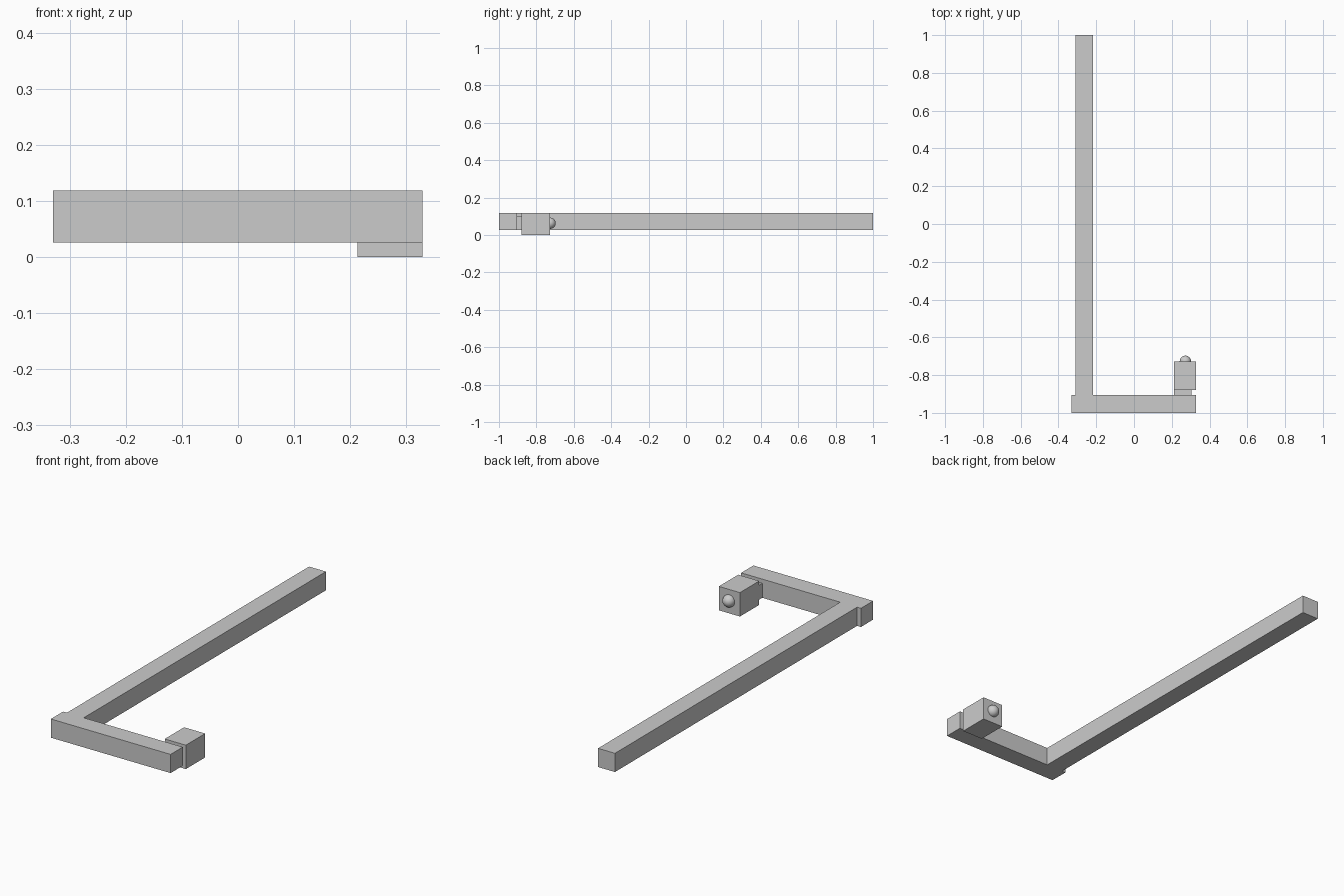
import bpy, bmesh
from mathutils import Vector

if "Cube" in bpy.data.objects:
    bpy.data.objects.remove(bpy.data.objects["Cube"])


def prism(name, outline, z0, z1):
    """Extrude a flat xy outline from z0 up to z1."""
    bm = bmesh.new()
    base = bm.faces.new([bm.verts.new((x, y, z0)) for x, y in outline])
    top = bmesh.ops.extrude_face_region(bm, geom=[base])["geom"]
    bmesh.ops.translate(bm, vec=Vector((0, 0, z1 - z0)),
                        verts=[v for v in top if isinstance(v, bmesh.types.BMVert)])
    bmesh.ops.recalc_face_normals(bm, faces=bm.faces)
    mesh = bpy.data.meshes.new(name)
    bm.to_mesh(mesh)
    bm.free()
    obj = bpy.data.objects.new(name, mesh)
    bpy.context.collection.objects.link(obj)
    return obj


def box(name, x, y, z):
    return prism(name, [(x[0], y[0]), (x[1], y[0]), (x[1], y[1]), (x[0], y[1])], *z)


# Long rail and cross bar in one L-shaped piece, with a small step at the corner
prism("l_shaped_rail", [(-0.33, -1), (0.329, -1), (0.329, -0.904), (-0.216, -0.904),
                        (-0.216, 1), (-0.309, 1), (-0.309, -0.904), (-0.33, -0.904)],
      0.026, 0.119)

# Short neck joining the cross bar to the end block
box("block_neck", (0.213, 0.304), (-0.91, -0.87), (0.026, 0.098))

# End block
box("end_block", (0.213, 0.329), (-0.88, -0.728), (0, 0.119))

# Round knob half sunk into the back face of the block
bpy.ops.mesh.primitive_uv_sphere_add(segments=32, ring_count=16, radius=0.03,
                                     location=(0.272, -0.727, 0.063))
bpy.context.object.name = "round_knob"
bpy.ops.object.shade_smooth_by_angle()
